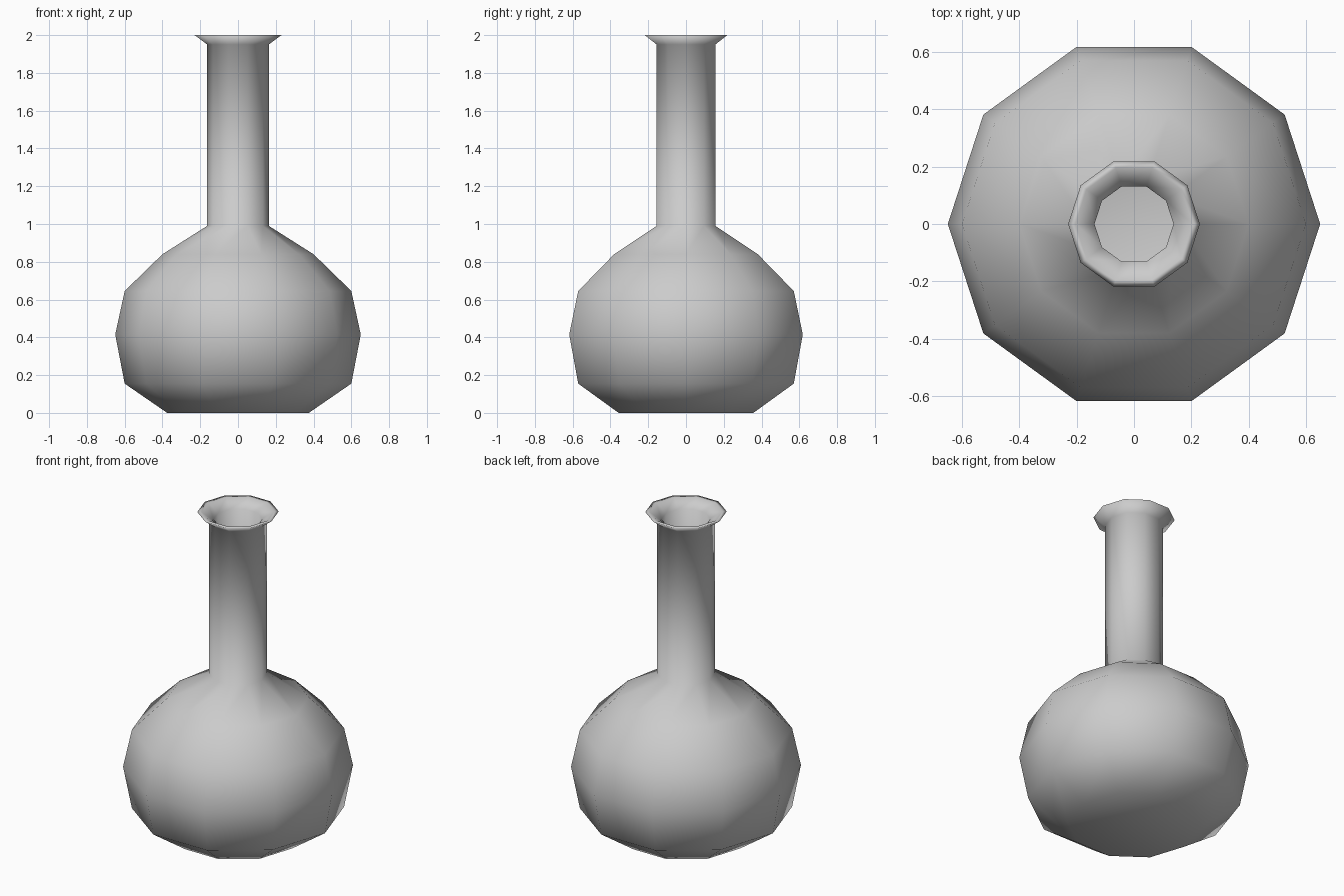
import bpy, bmesh
from math import cos, sin, tau

if "Cube" in bpy.data.objects:
    bpy.data.objects.remove(bpy.data.objects["Cube"])

SIDES = 10

# Radius and height: outer wall upward, over the lip, then inner wall downward
outer = [(0.375, 0), (0.60, 0.155), (0.65, 0.415), (0.60, 0.645),
         (0.40, 0.84), (0.163, 0.99), (0.163, 1.95), (0.23, 2.0)]
inner = [(0.205, 2.0), (0.138, 1.955), (0.138, 0.98), (0.385, 0.82),
         (0.578, 0.633), (0.625, 0.415), (0.58, 0.17), (0.365, 0.025)]


def lathe(name, profile):
    bm = bmesh.new()
    rings = [[bm.verts.new((r * cos(tau * i / SIDES), r * sin(tau * i / SIDES), z))
              for i in range(SIDES)] for r, z in profile]
    for a, b in zip(rings, rings[1:]):
        for i in range(SIDES):
            j = (i + 1) % SIDES
            bm.faces.new((a[i], a[j], b[j], b[i]))
    # Outer base and inner floor
    bm.faces.new(rings[0][::-1])
    bm.faces.new(rings[-1])
    for f in bm.faces:
        f.smooth = True
    mesh = bpy.data.meshes.new(name)
    bm.to_mesh(mesh)
    bm.free()
    obj = bpy.data.objects.new(name, mesh)
    bpy.context.collection.objects.link(obj)
    return obj


# Round flask with a long neck and flared lip
lathe("flask", outer + inner)
